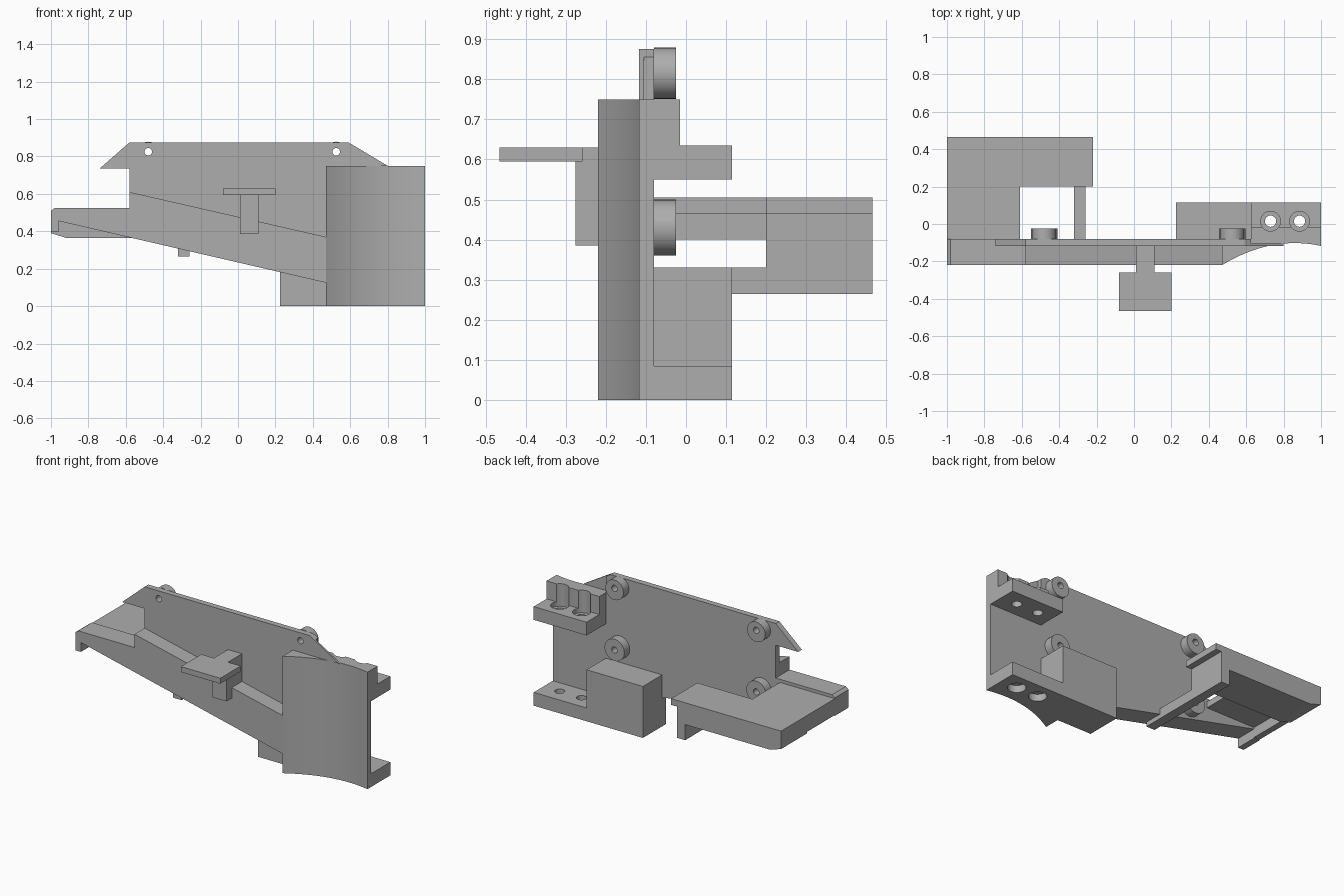
import bpy
import bmesh
import math
from mathutils import Vector

cube = bpy.data.objects.get("Cube")
if cube:
    bpy.data.objects.remove(cube, do_unlink=True)

GREY = (0.42, 0.42, 0.42, 1.0)
mat = bpy.data.materials.new("plain grey")
mat.use_nodes = True
mat.diffuse_color = GREY
mat.node_tree.nodes["Principled BSDF"].inputs["Base Color"].default_value = GREY


def prism(name, outline, axis, start, end):
    """Extrude a closed outline along an axis; the outline uses the other two axes in order."""
    bm = bmesh.new()
    verts = []
    for u, v in outline:
        co = [u, v]
        co.insert(axis, start)
        verts.append(bm.verts.new(co))
    face = bm.faces.new(verts)
    new = bmesh.ops.extrude_face_region(bm, geom=[face])["geom"]
    shift = Vector((0, 0, 0))
    shift[axis] = end - start
    bmesh.ops.translate(bm, vec=shift, verts=[g for g in new if isinstance(g, bmesh.types.BMVert)])
    bmesh.ops.recalc_face_normals(bm, faces=bm.faces)
    mesh = bpy.data.meshes.new(name)
    bm.to_mesh(mesh)
    bm.free()
    mesh.materials.append(mat)
    obj = bpy.data.objects.new(name, mesh)
    bpy.context.collection.objects.link(obj)
    return obj


def box(name, x, y, z):
    return prism(name, [(x[0], z[0]), (x[1], z[0]), (x[1], z[1]), (x[0], z[1])], 1, *y)


def cylinder(name, centre, radius, axis, start, end, sides=32):
    ring = [(centre[0] + radius * math.cos(math.tau * i / sides),
             centre[1] + radius * math.sin(math.tau * i / sides)) for i in range(sides)]
    return prism(name, ring, axis, start, end)


def cut(obj, cutters):
    """Subtract cutters, bake the result and discard the cutters."""
    for c in cutters:
        c.hide_render = True
        mod = obj.modifiers.new("cut", 'BOOLEAN')
        mod.operation = 'DIFFERENCE'
        mod.solver = 'EXACT'
        mod.object = c
    graph = bpy.context.evaluated_depsgraph_get()
    graph.update()
    mesh = bpy.data.meshes.new_from_object(obj.evaluated_get(graph))
    obj.modifiers.clear()
    obj.data = mesh
    for c in cutters:
        bpy.data.objects.remove(c, do_unlink=True)


def smooth(obj):
    bpy.ops.object.select_all(action='DESELECT')
    obj.select_set(True)
    bpy.context.view_layer.objects.active = obj
    bpy.ops.object.shade_smooth_by_angle(angle=math.radians(30))


BACK = -0.08
BOSS_X = (-0.48, 0.525)
HOLE_X = (0.73, 0.885)
HOLE_Y = 0.015

# Thin upright plate with a hooked end
plate = prism("back_plate", [
    (-0.74, 0.735), (-0.58, 0.875), (0.59, 0.875), (0.625, 0.855),
    (0.625, 0.2), (0.47, 0.2), (-0.58, 0.45), (-0.58, 0.735)], 1, -0.117, BACK)
cut(plate, [cylinder("hole", (x, 0.825), 0.02, 1, -0.3, 0.1) for x in BOSS_X])
prism("corner_gusset", [(0.625, 0.855), (0.8, 0.75), (0.625, 0.75)], 1, -0.117, -0.105)

# Sloping thick band and its flat tongue
prism("sloping_band", [
    (-1, 0.51), (-0.98, 0.525), (-0.58, 0.525), (-0.58, 0.61), (0.47, 0.37),
    (0.47, 0.125), (-0.96, 0.455), (-0.96, 0.395), (-1, 0.395)], 1, -0.22, BACK)

# Curved blade
arc = [(0.47 + 0.53 * i / 24, -0.102 - 0.118 * ((0.86 - 0.47 - 0.53 * i / 24) / 0.39) ** 2)
       for i in range(25)]
blade = prism("curved_blade", arc + [(1, BACK), (0.47, BACK)], 2, 0, 0.75)
smooth(blade)

# Round bosses on the back of the plate
for height, hole_z, radius, label in ((0.815, 0.825, 0.064, "upper"), (0.43, 0.43, 0.07, "lower")):
    for x, side in zip(BOSS_X, ("right", "left")):
        boss = cylinder(f"{label}_boss_{side}", (x, height), radius, 1, BACK, -0.025)
        cut(boss, [cylinder("hole", (x, hole_z), 0.02, 1, -0.2, 0.1)])
        smooth(boss)

# Upper clamp block with scalloped wall
upper = prism("upper_clamp_block", [
    (BACK, 0.55), (0.115, 0.55), (0.115, 0.635), (-0.015, 0.635),
    (-0.015, 0.75), (BACK, 0.75)], 0, 0.625, 1)
cut(upper, [cylinder("hole", (x, HOLE_Y), 0.03, 2, 0.5, 0.9) for x in HOLE_X]
    + [cylinder("recess", (x, HOLE_Y), 0.053, 2, 0.605, 0.9) for x in HOLE_X])
smooth(upper)

# Lower clamp ledge and the tall block beside it
ledge = box("lower_clamp_ledge", (0.625, 1), (BACK, 0.115), (0, 0.085))
cut(ledge, [cylinder("hole", (x, HOLE_Y), 0.03, 2, -0.1, 0.2) for x in HOLE_X]
    + [cylinder("recess", (x, HOLE_Y), 0.053, 2, -0.1, 0.045) for x in HOLE_X])
smooth(ledge)
box("lower_block", (0.225, 0.625), (BACK, 0.115), (0, 0.33))
box("lower_block_front", (0.225, 0.47), (-0.117, BACK), (0, 0.33 - 0.15))

# Rear arm wrapping behind the tongue
box("arm_neck", (-1, -0.61), (BACK, 0.2), (0.465, 0.505))
box("arm_neck_lip", (-1, -0.96), (BACK, 0.2), (0.4, 0.465))
prism("rear_arm", [
    (-1, 0.505), (-0.22, 0.505), (-0.22, 0.465), (-0.26, 0.465),
    (-0.26, 0.365), (-0.92, 0.365), (-1, 0.39)], 1, 0.2, 0.465)
box("arm_leg", (-0.32, -0.26), (0.2, 0.465), (0.265, 0.4))
box("cross_rib", (-0.32, -0.26), (-0.2, 0.2), (0.265, 0.33))

# Front handle: upright stem with a flat slab
box("handle_stem", (0.01, 0.11), (-0.275, -0.117), (0.385, 0.6))
box("handle_neck", (0.01, 0.11), (-0.26, -0.117), (0.595, 0.63))
box("handle_slab", (-0.08, 0.2), (-0.465, -0.258), (0.595, 0.63))
